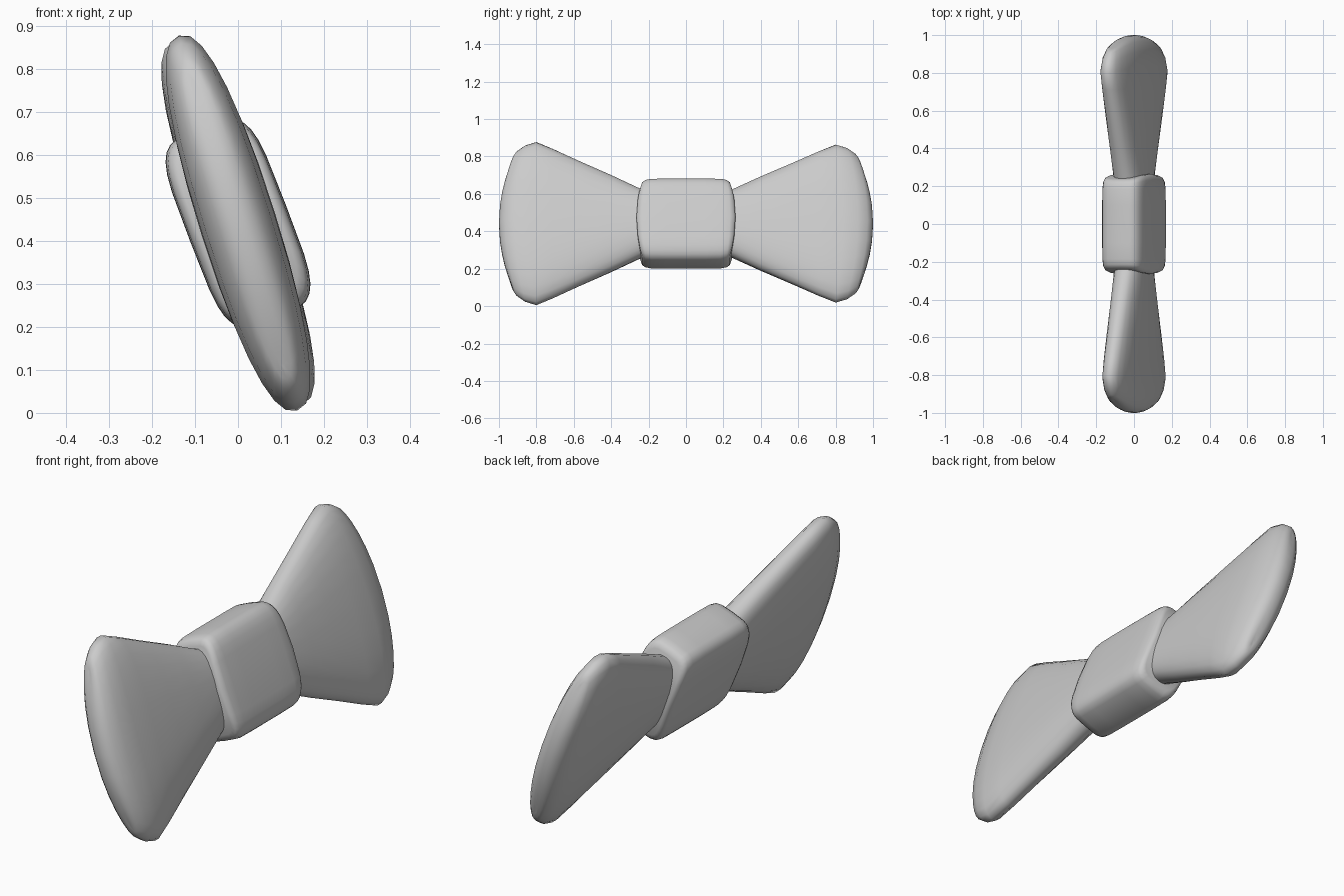
import bpy, bmesh, math

if "Cube" in bpy.data.objects:
    bpy.data.objects.remove(bpy.data.objects["Cube"])

SEG = 28
CENTRE_Z = 0.441


def loft(name, stations, power, tilt, side=1):
    """Loft superellipse rings along y. Station: (y, half height, half thickness, end bulge)."""
    t = math.radians(tilt)
    bm = bmesh.new()
    rings = []
    for y, hu, hn, bulge in stations:
        ring = []
        for i in range(SEG):
            a = 2 * math.pi * i / SEG
            c, s = math.cos(a), math.sin(a)
            ku = math.copysign(abs(c) ** (2 / power), c)
            kn = math.copysign(abs(s) ** (2 / power), s)
            u, n = hu * ku, hn * kn
            ring.append(bm.verts.new((n * math.cos(t) - u * math.sin(t),
                                      side * (y - bulge * ku * ku),
                                      CENTRE_Z + u * math.cos(t) + n * math.sin(t))))
        rings.append(ring)
    for a, b in zip(rings, rings[1:]):
        for i in range(SEG):
            j = (i + 1) % SEG
            bm.faces.new((a[i], a[j], b[j], b[i]))
    # caps follow the bulge as strips
    for r in (rings[0], rings[-1]):
        for i in range(SEG // 2):
            loop = [r[i], r[i + 1], r[(SEG - i - 1) % SEG], r[(SEG - i) % SEG]]
            bm.faces.new(list(dict.fromkeys(loop)))
    bmesh.ops.recalc_face_normals(bm, faces=bm.faces)
    mesh = bpy.data.meshes.new(name)
    bm.to_mesh(mesh)
    bm.free()
    ob = bpy.data.objects.new(name, mesh)
    bpy.context.collection.objects.link(ob)
    bpy.context.view_layer.objects.active = ob
    ob.select_set(True)
    bpy.ops.object.shade_smooth_by_angle(angle=math.radians(50))
    ob.select_set(False)


# Flared wings, each leaning slightly differently
wing = [(0.10, 0.14, 0.080, 0), (0.25, 0.195, 0.085, 0), (0.40, 0.270, 0.087, 0),
        (0.57, 0.350, 0.089, 0), (0.72, 0.418, 0.089, 0.01), (0.84, 0.457, 0.087, 0.04),
        (0.92, 0.438, 0.077, 0.06), (0.97, 0.405, 0.057, 0.065),
        (0.99, 0.380, 0.038, 0.068), (1.0, 0.350, 0.016, 0.07)]
loft("front_wing", wing, 2.4, 17.5, -1)
loft("back_wing", [(y, hu * 0.98, hn, b) for y, hu, hn, b in wing], 2.4, 19.5, 1)

# Central knot band, rounded at both ends
half = [(0.10, 0.237, 0.119, 0), (0.19, 0.236, 0.118, 0.005),
        (0.235, 0.230, 0.115, 0.02), (0.257, 0.219, 0.108, 0.025), (0.265, 0.200, 0.095, 0.027)]
knot = [(-y, hu, hn, -b) for y, hu, hn, b in reversed(half)] + half
loft("knot", knot, 4.5, 21)
